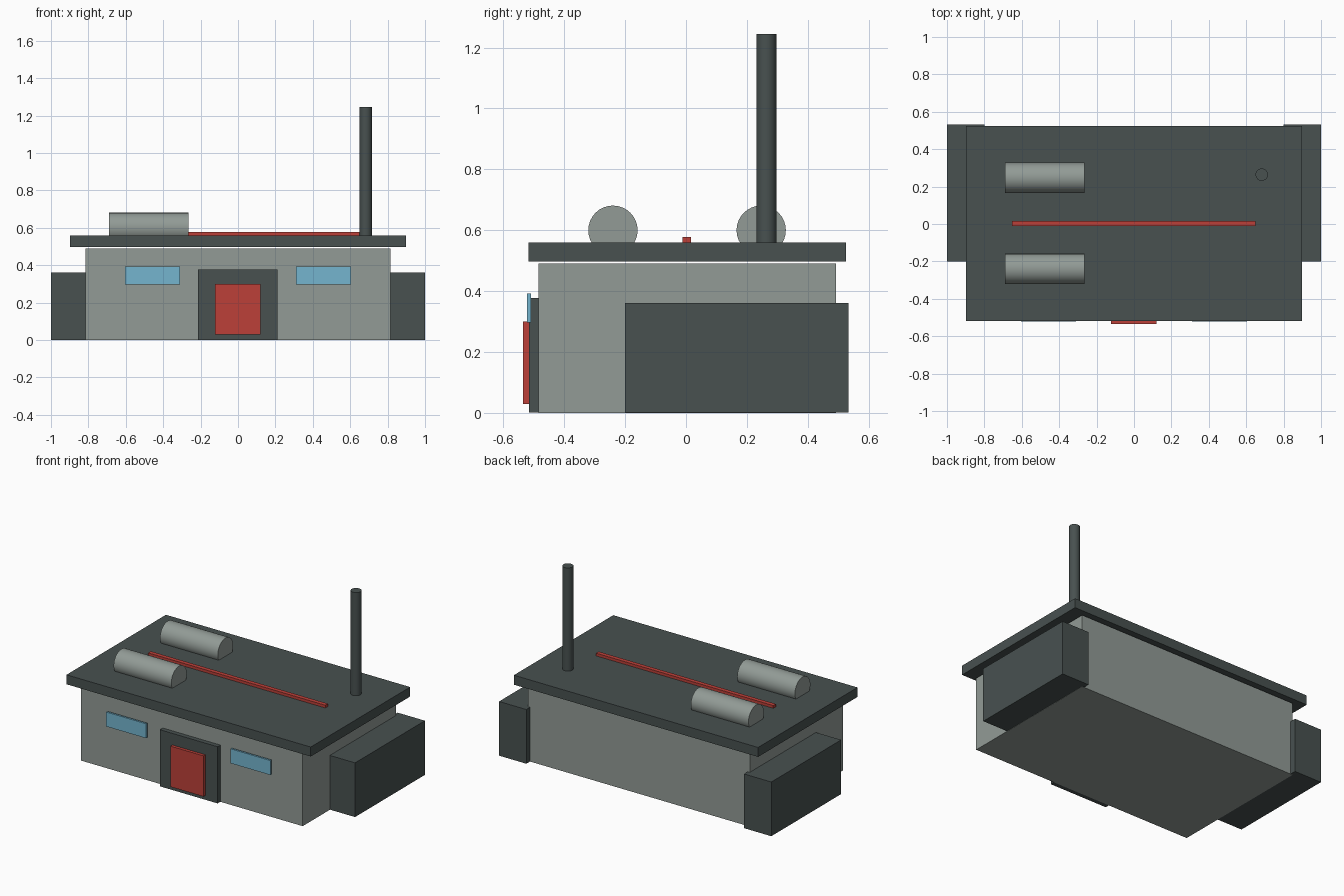
import bpy
import math

cube = bpy.data.objects.get("Cube")
if cube:
    bpy.data.objects.remove(cube, do_unlink=True)


def make_material(name, rgb):
    """Flat material from 8-bit display values, stored as linear."""
    linear = [((c / 255 + 0.055) / 1.055) ** 2.4 for c in rgb]
    mat = bpy.data.materials.new(name)
    mat.use_nodes = True
    mat.diffuse_color = (*linear, 1)
    mat.node_tree.nodes["Principled BSDF"].inputs["Base Color"].default_value = (*linear, 1)
    return mat


dark = make_material("dark slate", (72, 81, 80))
grey = make_material("pale grey", (146, 155, 150))
red = make_material("red", (188, 64, 57))
blue = make_material("window blue", (117, 181, 207))


def finish(name, mat):
    obj = bpy.context.object
    obj.name = obj.data.name = name
    obj.data.materials.append(mat)
    return obj


def box(name, mat, x, y, z):
    """Box spanning the given (low, high) ranges."""
    bpy.ops.mesh.primitive_cube_add(size=1, location=[sum(r) / 2 for r in (x, y, z)])
    obj = finish(name, mat)
    size = [r[1] - r[0] for r in (x, y, z)]
    for v in obj.data.vertices:
        v.co = [c * s for c, s in zip(v.co, size)]
    return obj


def tube(name, mat, radius, length, centre, rotation=(0, 0, 0)):
    bpy.ops.mesh.primitive_cylinder_add(vertices=32, radius=radius, depth=length,
                                        location=centre, rotation=rotation)
    obj = finish(name, mat)
    bpy.ops.object.shade_smooth_by_angle(angle=math.radians(30))
    return obj


# Main hall and overhanging roof slab
box("walls", grey, (-0.815, 0.815), (-0.485, 0.493), (0, 0.49))
box("roof", dark, (-0.897, 0.897), (-0.518, 0.525), (0.497, 0.56))

# Side annexes and front windows, one on each side
for side, sign in (("left", 1), ("right", -1)):
    box(side + "_annex", dark, sorted((sign * 0.8, sign)), (-0.2, 0.533), (0.001, 0.361))
    box(side + "_window", blue, sorted((sign * 0.31, sign * 0.603)), (-0.522, -0.509), (0.297, 0.393))

# Entrance
box("door_surround", dark, (-0.213, 0.211), (-0.515, -0.48), (0.001, 0.377))
box("door", red, (-0.122, 0.121), (-0.535, -0.514), (0.03, 0.3))

# Rooftop equipment
for name, y in (("front_tank", -0.24), ("back_tank", 0.247)):
    tube(name, grey, 0.081, 0.424, (-0.477, y, 0.6), (0, math.pi / 2, 0))
box("roof_stripe", red, (-0.652, 0.65), (-0.012, 0.016), (0.555, 0.578))
tube("chimney", dark, 0.033, 0.695, (0.683, 0.264, 0.8975))
